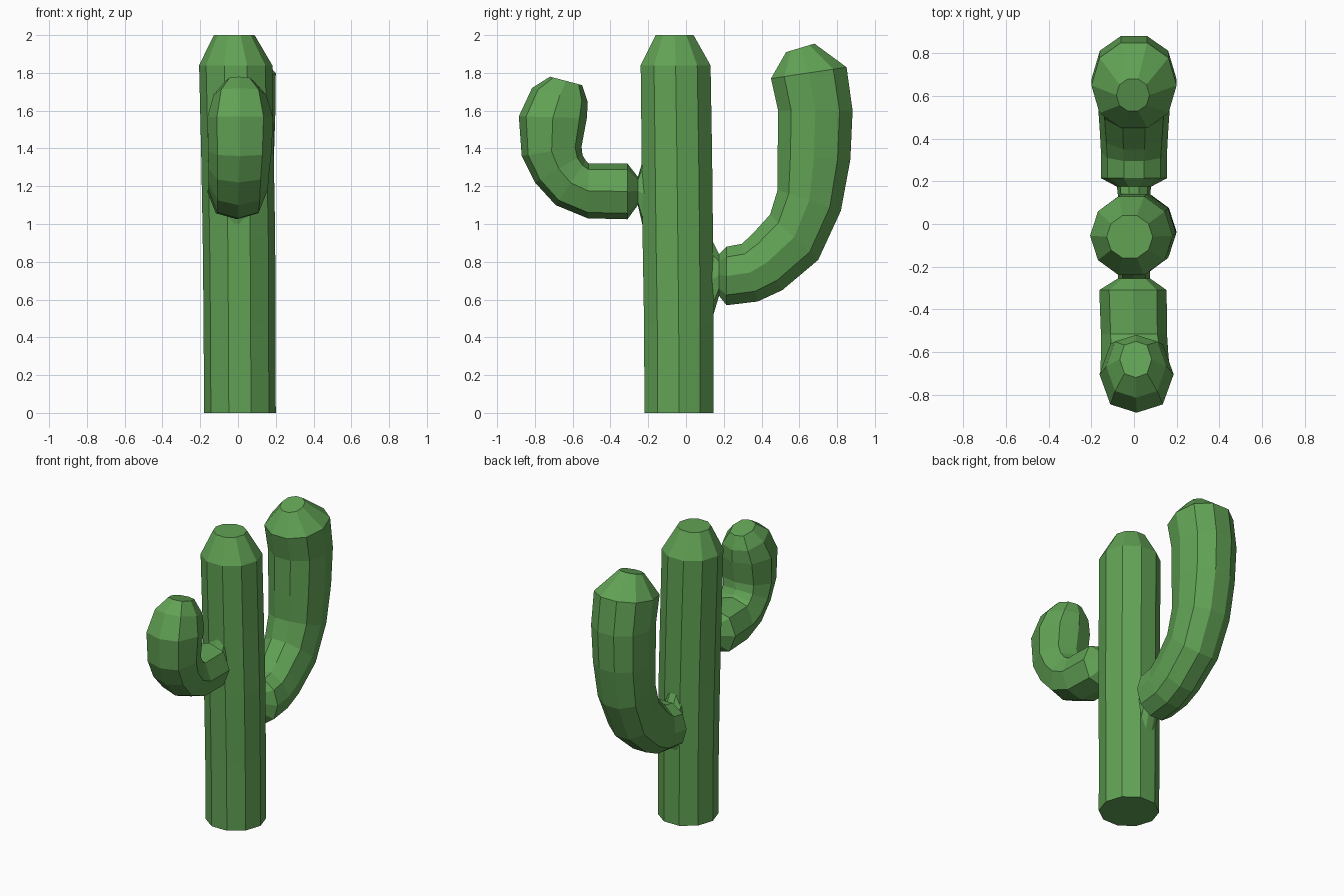
import bpy, bmesh, math

green = bpy.data.materials.new("cactus_green")
green.diffuse_color = (0.12, 0.36, 0.09, 1)


def tube(name, rings, sides, power=1.0, cap_start=False):
    """Loft rings given as (low/outer point, inner point, half width, x centre), points in the y-z plane."""
    bm = bmesh.new()
    peak = max(math.sin(2 * math.pi * k / sides) for k in range(sides))
    loops = []
    for (y0, z0), (y1, z1), half, cx in rings:
        my, mz = (y0 + y1) / 2, (z0 + z1) / 2
        loop = []
        for k in range(sides):
            a = 2 * math.pi * k / sides
            s = math.sin(a) / peak
            s = math.copysign(abs(s) ** power, s)
            loop.append(bm.verts.new((cx + half * math.cos(a),
                                      my + s * (y0 - my),
                                      mz + s * (z0 - mz))))
        loops.append(loop)
    for a, b in zip(loops, loops[1:]):
        for k in range(sides):
            j = (k + 1) % sides
            bm.faces.new((a[k], a[j], b[j], b[k]))
    bm.faces.new(loops[-1])
    if cap_start:
        bm.faces.new(loops[0][::-1])
    bmesh.ops.recalc_face_normals(bm, faces=bm.faces)
    mesh = bpy.data.meshes.new(name)
    bm.to_mesh(mesh)
    bm.free()
    mesh.materials.append(green)
    obj = bpy.data.objects.new(name, mesh)
    bpy.context.collection.objects.link(obj)
    return obj


# Trunk: slightly leaning ten-sided column with a tapered top
tube("trunk", [
    ((0.145, 0), (-0.22, 0), 0.19, 0.01),
    ((0.145, 0.47), (-0.222, 0.47), 0.19, 0.008),
    ((0.143, 0.93), (-0.23, 0.93), 0.192, 0.005),
    ((0.138, 1.38), (-0.235, 1.38), 0.192, -0.003),
    ((0.13, 1.84), (-0.24, 1.84), 0.194, -0.012),
    ((0.04, 2.0), (-0.16, 2.0), 0.108, -0.02),
], 10, cap_start=True)

# Back arm: pinched neck, then a long upward bend
tube("back_arm", [
    ((0.13, 0.47), (0.13, 0.93), 0.075, 0),
    ((0.175, 0.62), (0.175, 0.84), 0.08, 0),
    ((0.215, 0.57), (0.215, 0.88), 0.155, 0),
    ((0.38, 0.59), (0.295, 0.895), 0.155, 0),
    ((0.51, 0.65), (0.35, 0.945), 0.16, 0),
    ((0.70, 0.81), (0.445, 1.05), 0.17, 0),
    ((0.82, 1.07), (0.485, 1.18), 0.18, 0),
    ((0.87, 1.34), (0.485, 1.36), 0.19, 0),
    ((0.882, 1.60), (0.488, 1.60), 0.198, 0),
    ((0.85, 1.83), (0.45, 1.77), 0.2, 0),
    ((0.68, 1.955), (0.53, 1.91), 0.078, -0.005),
], 10, 0.9)

# Front arm: pinched neck, then a short tight bend
tube("front_arm", [
    ((-0.215, 0.93), (-0.215, 1.38), 0.075, 0),
    ((-0.255, 1.10), (-0.255, 1.25), 0.075, 0),
    ((-0.31, 1.025), (-0.31, 1.32), 0.158, -0.005),
    ((-0.52, 1.03), (-0.515, 1.32), 0.155, 0),
    ((-0.69, 1.10), (-0.53, 1.335), 0.158, 0.003),
    ((-0.80, 1.22), (-0.548, 1.365), 0.162, 0.005),
    ((-0.87, 1.36), (-0.553, 1.41), 0.168, 0.01),
    ((-0.885, 1.57), (-0.525, 1.56), 0.174, 0.012),
    ((-0.815, 1.72), (-0.52, 1.645), 0.14, 0.01),
    ((-0.72, 1.78), (-0.55, 1.735), 0.075, 0.008),
], 8, 0.7)
